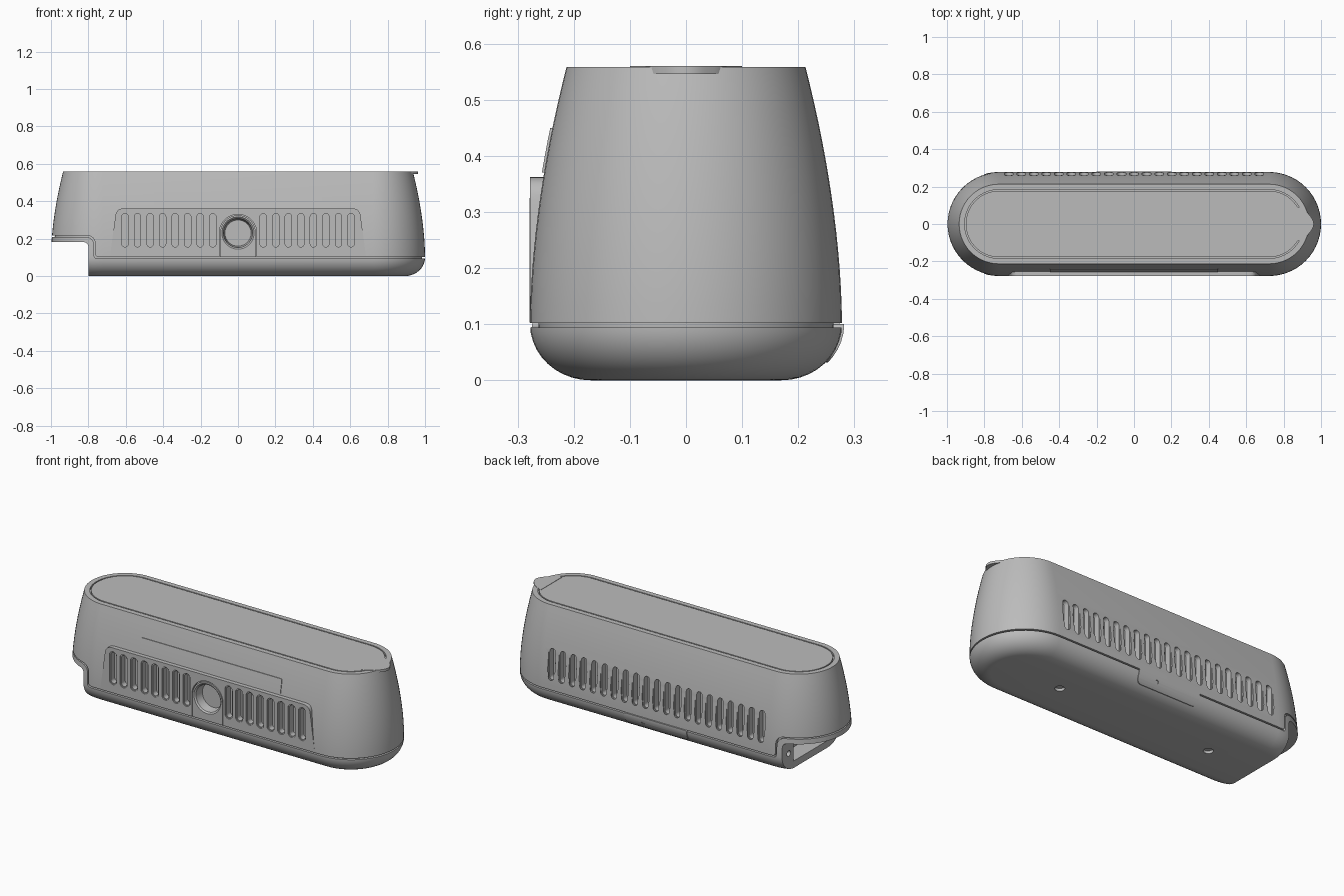
import bpy, bmesh, math
from mathutils import Vector

if "Cube" in bpy.data.objects:
    bpy.data.objects.remove(bpy.data.objects["Cube"], do_unlink=True)

grey = bpy.data.materials.new("plain_grey")
grey.use_nodes = True
GREY = (0.5, 0.5, 0.5, 1)
grey.diffuse_color = GREY
grey.node_tree.nodes["Principled BSDF"].inputs["Base Color"].default_value = GREY

HALF, R, TOP, SEAM = 0.722, 0.278, 0.558, 0.1


def make(name, parts):
    """Each part is a stack of matching loops, skinned and capped."""
    bm = bmesh.new()
    for loops in parts:
        rings = [[bm.verts.new(p) for p in loop] for loop in loops]
        n = len(rings[0])
        for a, b in zip(rings, rings[1:]):
            for i in range(n):
                j = (i + 1) % n
                bm.faces.new((a[i], a[j], b[j], b[i]))
        bm.faces.new(rings[0][::-1])
        bm.faces.new(rings[-1])
    bmesh.ops.recalc_face_normals(bm, faces=bm.faces)
    mesh = bpy.data.meshes.new(name)
    bm.to_mesh(mesh)
    bm.free()
    mesh.materials.append(grey)
    ob = bpy.data.objects.new(name, mesh)
    bpy.context.collection.objects.link(ob)
    return ob


def activate(ob):
    bpy.ops.object.select_all(action="DESELECT")
    ob.select_set(True)
    bpy.context.view_layer.objects.active = ob


def boolean(ob, tool, operation="DIFFERENCE", keep=False):
    activate(ob)
    mod = ob.modifiers.new("cut", "BOOLEAN")
    mod.operation, mod.solver, mod.object = operation, "EXACT", tool
    bpy.ops.object.modifier_apply(modifier=mod.name)
    if not keep:
        bpy.data.objects.remove(tool, do_unlink=True)


def stadium(half, r, n=28):
    pts = []
    for side, start in ((1, -90), (-1, 90)):
        for i in range(n + 1):
            a = math.radians(start + 180 * i / n)
            pts.append((side * half + r * math.cos(a), r * math.sin(a)))
    return pts


def rounded(corners, n=8):
    """Polygon from (u, v, corner radius)."""
    pts = []
    for i, (u, v, r) in enumerate(corners):
        p = Vector((u, v))
        if r == 0:
            pts.append((u, v))
            continue
        a = p + (Vector(corners[i - 1][:2]) - p).normalized() * r
        b = p + (Vector(corners[(i + 1) % len(corners)][:2]) - p).normalized() * r
        for k in range(n + 1):
            t = k / n
            pts.append(tuple(a * (1 - t) ** 2 + p * 2 * t * (1 - t) + b * t * t))
    return pts


def along_y(pts, lo, hi):
    return [[(u, y, v) for u, v in pts] for y in (lo, hi)]


def along_z(pts, lo, hi):
    return [[(u, v, z) for u, v in pts] for z in (lo, hi)]


def radius(z):
    if z < SEAM:
        return R - 0.108 * (1 - math.sqrt(1 - ((SEAM - z) / SEAM) ** 2))
    return R - 0.065 * ((z - SEAM) / (TOP - SEAM)) ** 1.8


def hull(name, grow=0):
    """Full outer form, optionally grown or shrunk sideways."""
    heights = [SEAM * (1 - math.cos(math.radians(9 * i))) for i in range(11)]
    heights += [SEAM + (TOP - SEAM) * i / 14 for i in range(1, 15)]
    return make(name, [[[(x, y, z) for x, y in stadium(HALF, radius(z) + grow)]
                        for z in heights]])


def clipped(name, outline, grow=0, lo=-1, hi=1):
    ob = hull(name, grow)
    boolean(ob, make("clip", [along_y(outline, lo, hi)]), "INTERSECT")
    return ob


# Upper shell, base with raised end rim, and the recessed core in the seam
shell = clipped("upper_shell", rounded([
    (-1.2, 0.217, 0), (-0.763, 0.217, 0.05), (-0.763, 0.102, 0.02),
    (1.2, 0.102, 0), (1.2, 0.8, 0), (-1.2, 0.8, 0)]))
base = clipped("base", rounded([
    (-1.2, 0.21, 0), (-0.77, 0.21, 0.05), (-0.77, 0.094, 0.02),
    (1.2, 0.094, 0), (1.2, -0.2, 0), (-0.8, -0.2, 0),
    (-0.8, 0.182, 0.03), (-1.2, 0.182, 0)]))
core = clipped("inner_core", rounded([
    (-1.2, 0.195, 0), (-0.787, 0.195, 0.03), (-0.787, 0.02, 0),
    (1.2, 0.02, 0), (1.2, 0.5, 0), (-1.2, 0.5, 0)]), -0.015)

# Flat grille panel on the front
panel = make("panel", [along_y(rounded([
    (-0.685, 0.102, 0), (0.685, 0.102, 0), (0.65, 0.362, 0.04),
    (-0.65, 0.362, 0.04)]), -0.278, -0.2)])
boolean(shell, panel, "UNION")


# Vent slots: a shallow chamfer step and a deeper pocket, front and back
def slot(x, y, r, depth):
    pts = [(x + v, 0.245 + u) for u, v in stadium(0.0725, r, 10)]
    return along_y(pts, y - depth, y + depth)


PITCH = 0.067
front = [s * (0.135 + PITCH * i) for s in (-1, 1) for i in range(8)]
back = [PITCH * i for i in range(-10, 11)]
for r, depth in ((0.023, 0.006), (0.017, 0.04)):
    cuts = [slot(x, -0.278, r, depth) for x in front]
    cuts += [slot(x, 0.268, r, depth) for x in back]
    for ob in (shell, core):
        if ob is shell or depth > 0.01:
            boolean(ob, make("slots", cuts))


# Round front port in an arched housing
def arch(w):
    arc = [(w * math.cos(math.radians(a)), 0.23 + w * math.sin(math.radians(a)))
           for a in range(0, 181, 6)]
    return [(w, 0.09)] + arc + [(-w, 0.09)]


boolean(shell, make("arch_cut", [along_y(arch(0.1), -0.4, -0.262)]))
housing = make("port_housing", [along_y([(u, max(v, 0.103)) for u, v in arch(0.095)],
                                        -0.279, -0.215)])
port = [[(r * math.cos(math.radians(a)), y, 0.23 + r * math.sin(math.radians(a)))
         for a in range(0, 360, 8)]
        for r, y in ((0.086, -0.3), (0.086, -0.279), (0.078, -0.272), (0.07, -0.225))]
for ob in (shell, core, housing):
    boolean(ob, make("port_cut", [port]))

# Top groove left around an inset lid, and the pull tab at the left end
boolean(shell, make("lid_cut", [along_z(stadium(HALF, 0.184), TOP - 0.012, 0.7)]))
make("top_lid", [along_z(stadium(HALF, 0.177), TOP - 0.03, TOP)])
make("pull_tab", [along_z(rounded([
    (0.86, -0.1, 0), (0.925, -0.065, 0.02), (0.975, 0, 0.045),
    (0.925, 0.065, 0.02), (0.86, 0.1, 0)]), TOP - 0.012, TOP + 0.002)])

# Thin raised plate above the grille and the rear cover plate
clipped("front_label_plate", rounded([
    (-0.45, 0.37, 0), (0.45, 0.37, 0), (0.45, 0.45, 0.01), (-0.45, 0.45, 0.01)]),
    0.004, -0.4, -0.215)
cover = clipped("rear_cover", rounded([
    (-0.2, 0.1, 0.01), (0.2, 0.1, 0.01), (0.2, 0.032, 0.035), (-0.2, 0.032, 0.035)]),
    0.004, 0.2, 0.4)


def disc(x, y, r):
    return [(x + r * math.cos(math.radians(a)), y + r * math.sin(math.radians(a)))
            for a in range(0, 360, 15)]


boolean(cover, make("pin_hole", [along_y(disc(0.08, 0.068, 0.01), 0.25, 0.4)]))

# Screw holes underneath
boolean(base, make("screw_holes", [along_z(disc(s * 0.49, 0, 0.026), -0.1, 0.015)
                                   for s in (-1, 1)]))

# Pocket and screw holes in the stepped end wall
pocket = [along_z([(-0.95, -0.16), (-0.7, -0.16), (-0.7, 0.16), (-0.95, 0.16)],
                  0.04, 0.165)]
for s in (-1, 1):
    pts = [(s * 0.205 + u, 0.1 + v) for u, v in disc(0, 0, 0.016)]
    pocket.append([[(x, u, v) for u, v in pts] for x in (-0.9, -0.775)])
for ob in (base, core, shell):
    boolean(ob, make("pocket_cut", pocket))

for ob in bpy.context.scene.objects:
    if ob.type == "MESH":
        activate(ob)
        bpy.ops.object.shade_smooth_by_angle(angle=math.radians(30))
